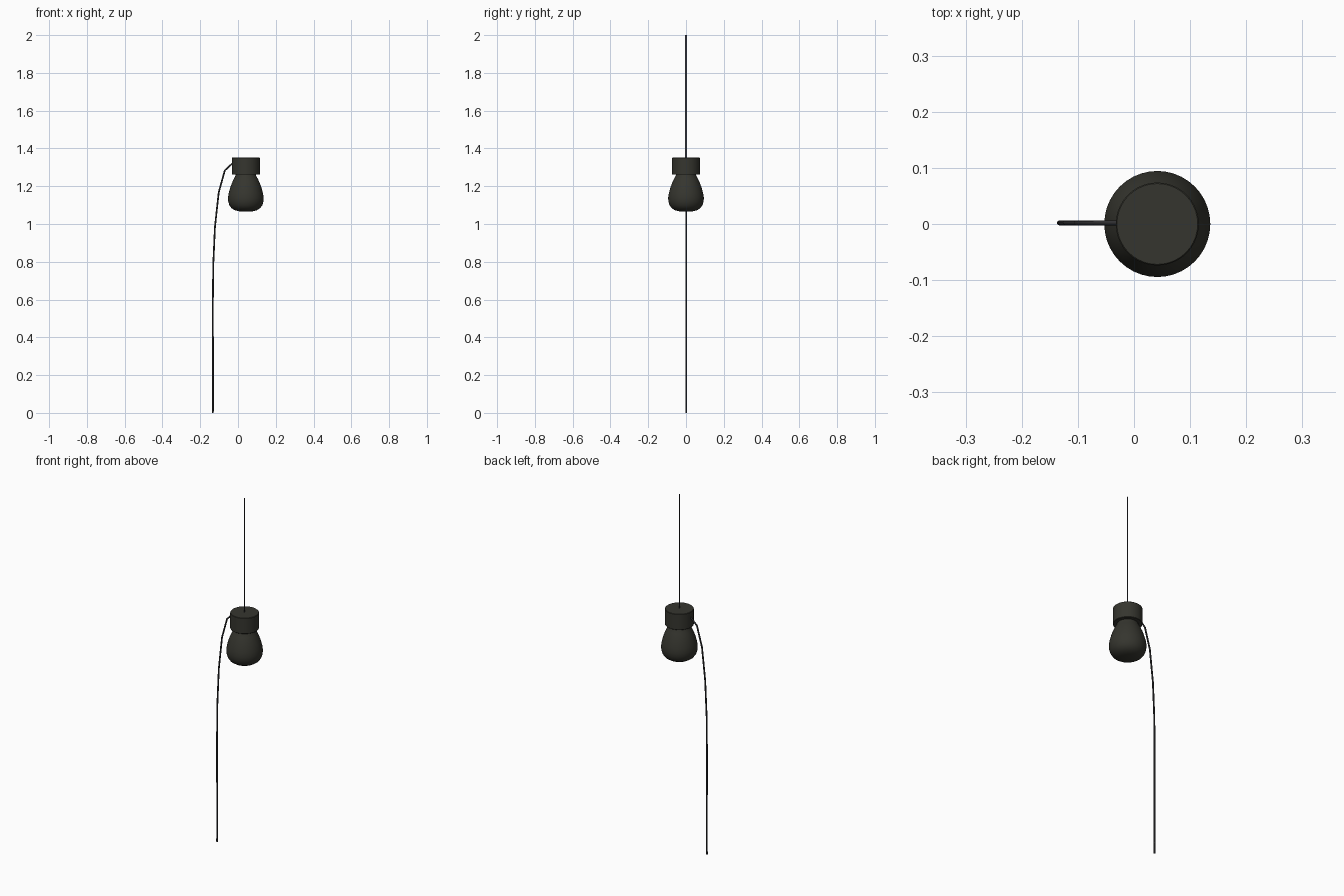
import bpy, bmesh, math
from mathutils import Vector

if "Cube" in bpy.data.objects:
    bpy.data.objects.remove(bpy.data.objects["Cube"])

CX = 0.0415  # axis of the lamp


def material(name, rgb):
    m = bpy.data.materials.new(name)
    m.diffuse_color = (*rgb, 1)
    m.use_nodes = True
    m.node_tree.nodes["Principled BSDF"].inputs["Base Color"].default_value = m.diffuse_color
    return m


dark_olive = material("dark_olive", (0.036, 0.036, 0.028))
cable_grey = material("cable_grey", (0.032, 0.032, 0.035))
wire_grey = material("wire_grey", (0.06, 0.06, 0.075))


def finish(name, bm, mat, angle=40):
    bmesh.ops.recalc_face_normals(bm, faces=bm.faces)
    me = bpy.data.meshes.new(name)
    bm.to_mesh(me)
    bm.free()
    me.materials.append(mat)
    ob = bpy.data.objects.new(name, me)
    bpy.context.collection.objects.link(ob)
    bpy.ops.object.select_all(action='DESELECT')
    ob.select_set(True)
    bpy.context.view_layer.objects.active = ob
    bpy.ops.object.shade_smooth_by_angle(angle=math.radians(angle))
    return ob


def lathe(name, profile, mat, n=40):
    """Spin (radius, z) points round the lamp axis."""
    bm = bmesh.new()
    vs = [bm.verts.new((CX + r, 0, z)) for r, z in profile]
    es = [bm.edges.new(p) for p in zip(vs, vs[1:])]
    bmesh.ops.spin(bm, geom=vs + es, cent=(CX, 0, 0), axis=(0, 0, 1),
                   angle=math.tau, steps=n, use_duplicate=False)
    bmesh.ops.remove_doubles(bm, verts=bm.verts, dist=1e-5)
    return finish(name, bm, mat)


# Socket
lathe("socket", [(0, 1.351), (0.072, 1.351), (0.074, 1.349),
                 (0.074, 1.263), (0.072, 1.261), (0, 1.261)], dark_olive)

# Pear-shaped bulb
lathe("bulb", [(0.050, 1.275), (0.055, 1.255), (0.065, 1.236), (0.075, 1.214),
               (0.084, 1.188), (0.091, 1.162), (0.0945, 1.138),
               (0.093, 1.118), (0.087, 1.099), (0.076, 1.084),
               (0.059, 1.073), (0.035, 1.067), (0, 1.065)], dark_olive)

# Flat hanging strip above the socket
bm = bmesh.new()
bm.faces.new([bm.verts.new((CX, y, z)) for y, z in
              ((-0.004, 1.35), (0.004, 1.35), (0.004, 2), (-0.004, 2))])
finish("hanging_wire", bm, wire_grey)

# Drooping side cable
path = [Vector((x, 0.002, z)) for x, z in
        ((-0.025, 1.324), (-0.040, 1.311), (-0.070, 1.283), (-0.102, 1.168),
         (-0.122, 0.985), (-0.131, 0.785), (-0.133, 0.6), (-0.133, 0.45),
         (-0.132, 0.06), (-0.133, 0))]
bm = bmesh.new()
R, N = 0.0045, 8
rings = []
for i, p in enumerate(path):
    t = (path[min(i + 1, len(path) - 1)] - path[max(i - 1, 0)]).normalized()
    if i == len(path) - 1:
        t = Vector((0, 0, -1))
    side = Vector((0, 1, 0))
    out = t.cross(side)
    rings.append([bm.verts.new(p + R * (math.cos(a) * side + math.sin(a) * out))
                  for a in (math.tau * k / N for k in range(N))])
for a, b in zip(rings, rings[1:]):
    for k in range(N):
        bm.faces.new((a[k], a[(k + 1) % N], b[(k + 1) % N], b[k]))
bm.faces.new(rings[0])
bm.faces.new(rings[-1])
finish("pull_cable", bm, cable_grey, 50)
